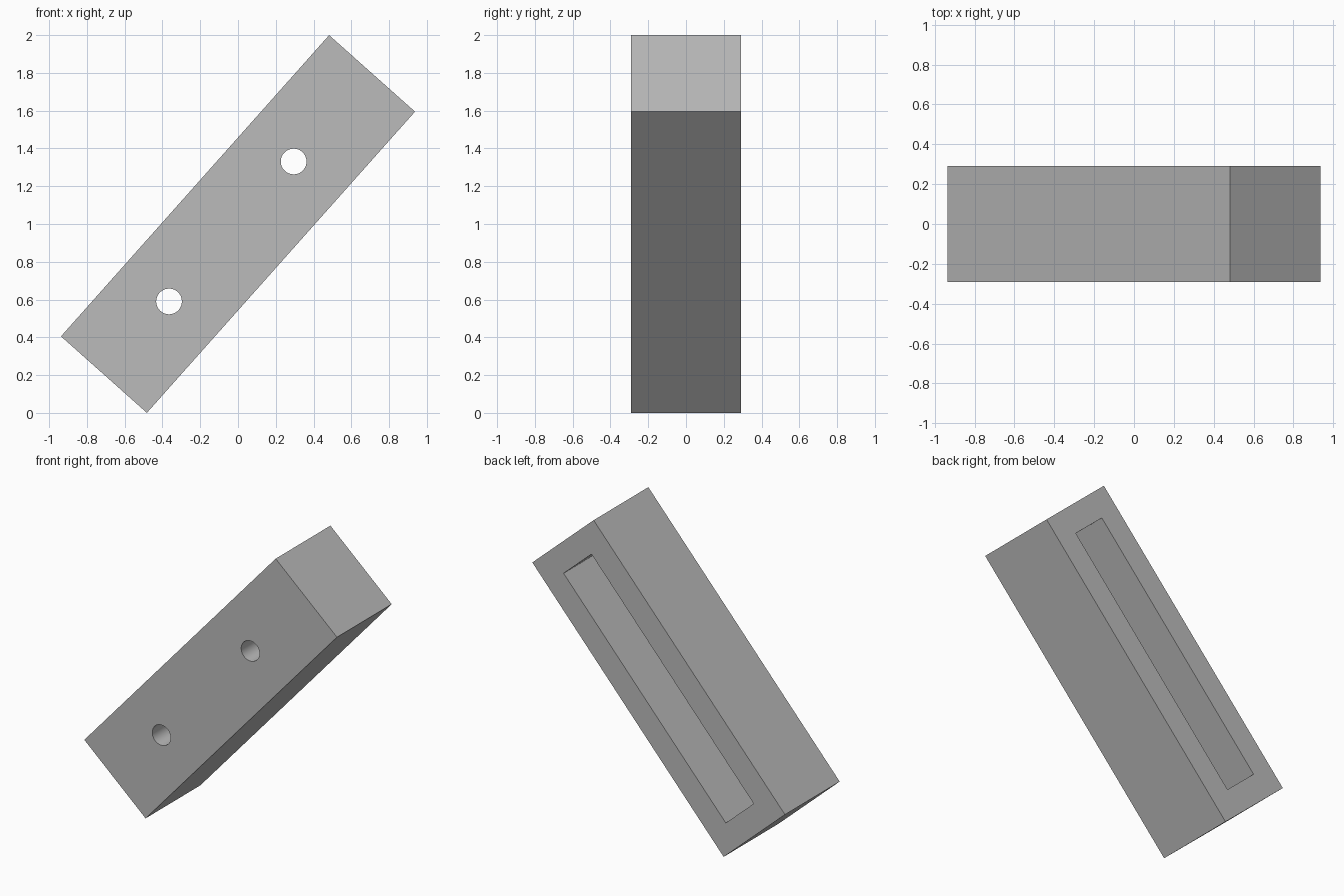
import bpy
import math
from mathutils import Matrix, Vector

cube = bpy.data.objects.get("Cube")
if cube:
    bpy.data.objects.remove(cube, do_unlink=True)

LENGTH, DEPTH, WIDTH = 2.135, 0.58, 0.609
WALL = 0.165
TILT = Matrix.Translation((0, 0, 1)) @ Matrix.Rotation(-math.atan2(1.595, 1.42), 4, "Y")

grey = bpy.data.materials.new("plain_grey")
grey.use_nodes = True
colour = (0.5, 0.5, 0.5, 1)
grey.diffuse_color = colour
grey.node_tree.nodes["Principled BSDF"].inputs["Base Color"].default_value = colour


def box(name, size, centre):
    bpy.ops.mesh.primitive_cube_add(size=1)
    ob = bpy.context.object
    ob.name = name
    ob.data.transform(Matrix.Translation(centre) @ Matrix.Diagonal((*size, 1)))
    ob.data.materials.append(grey)
    return ob


def drill(name, along):
    bpy.ops.mesh.primitive_cylinder_add(vertices=48, radius=0.068, depth=0.5)
    ob = bpy.context.object
    ob.name = name
    ob.data.transform(Matrix.Translation((along, -DEPTH / 2, 0)) @ Matrix.Rotation(math.pi / 2, 4, "X"))
    ob.data.materials.append(grey)
    return ob


# Solid bar, laid along x
bar = box("bar", (LENGTH, DEPTH, WIDTH), Vector((0, 0, 0)))

# Deep slot open at the back, and two holes through the front wall into it
slot = box("slot_cutter", (1.81, DEPTH, 0.277), Vector((0, WALL, 0)))
cutters = [slot, drill("upper_hole_cutter", 0.443), drill("lower_hole_cutter", -0.549)]

for cutter in cutters:
    mod = bar.modifiers.new(cutter.name, "BOOLEAN")
    mod.operation = "DIFFERENCE"
    mod.solver = "EXACT"
    mod.object = cutter
    bpy.context.view_layer.objects.active = bar
    bpy.ops.object.modifier_apply(modifier=mod.name)
for cutter in cutters:
    bpy.data.objects.remove(cutter, do_unlink=True)

# Tilt the bar onto its lower corner
bar.data.transform(TILT)
bpy.ops.object.select_all(action="DESELECT")
bar.select_set(True)
bpy.context.view_layer.objects.active = bar
bpy.ops.object.shade_smooth_by_angle(angle=math.radians(30))
